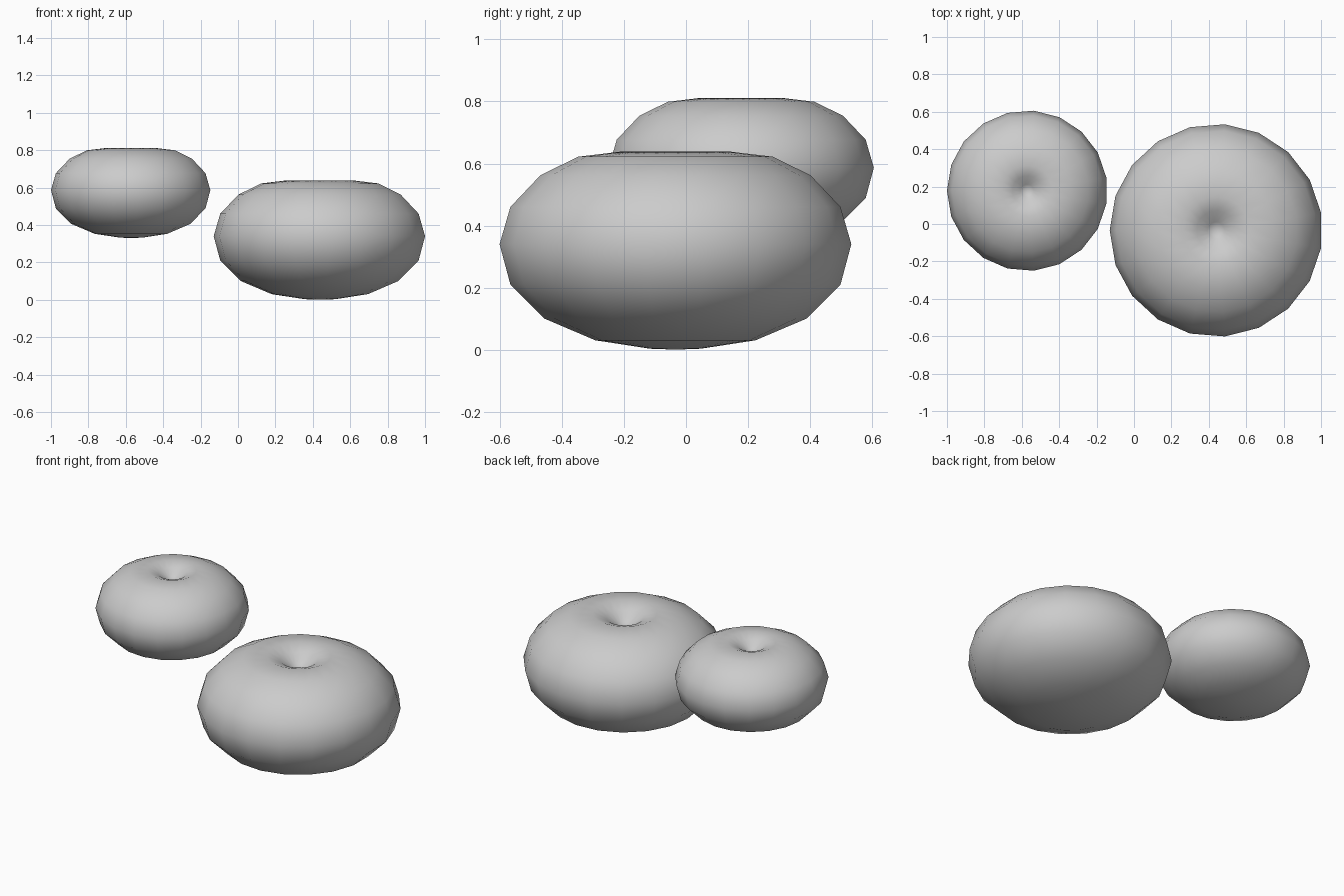
import bpy
import bmesh
from math import cos, sin, pi

default = bpy.data.objects.get("Cube")
if default:
    bpy.data.objects.remove(default, do_unlink=True)

# Plain grey skin
skin = bpy.data.materials.new("light grey")
skin.use_nodes = True
grey = (0.6, 0.6, 0.6, 1)
skin.diffuse_color = grey
skin.node_tree.nodes["Principled BSDF"].inputs["Base Color"].default_value = grey

SIDES = 19
# Radius and height of each ring, from the base up and over into the dimple
PROFILE = [(0.082, 0.003), (0.259, 0.03), (0.424, 0.10), (0.534, 0.21),
           (0.569, 0.34), (0.534, 0.46), (0.437, 0.562), (0.315, 0.622),
           (0.18, 0.638), (0.105, 0.61), (0.045, 0.565)]
BASE_Z, DIMPLE_Z = 0.0, 0.54


def make_fruit(name, location, scale):
    bm = bmesh.new()
    rings = []
    for radius, height in PROFILE:
        ring = []
        for i in range(SIDES):
            a = pi + 2 * pi * i / SIDES
            ring.append(bm.verts.new((radius * cos(a), radius * sin(a), height)))
        rings.append(ring)
    base = bm.verts.new((0, 0, BASE_Z))
    dimple = bm.verts.new((0, 0, DIMPLE_Z))
    for i in range(SIDES):
        j = (i + 1) % SIDES
        bm.faces.new((base, rings[0][j], rings[0][i]))
        for low, high in zip(rings, rings[1:]):
            bm.faces.new((low[i], low[j], high[j], high[i]))
        bm.faces.new((rings[-1][i], rings[-1][j], dimple))
    for face in bm.faces:
        face.smooth = True
    bmesh.ops.scale(bm, vec=(scale, scale, scale), verts=bm.verts)
    mesh = bpy.data.meshes.new(name)
    bm.to_mesh(mesh)
    bm.free()
    mesh.materials.append(skin)
    fruit = bpy.data.objects.new(name, mesh)
    fruit.location = location
    bpy.context.collection.objects.link(fruit)


# Two round fruits, the smaller one raised and set back
make_fruit("large_fruit", (0.439, -0.034, 0), 1.0)
make_fruit("small_fruit", (-0.571, 0.178, 0.33), 0.754)
